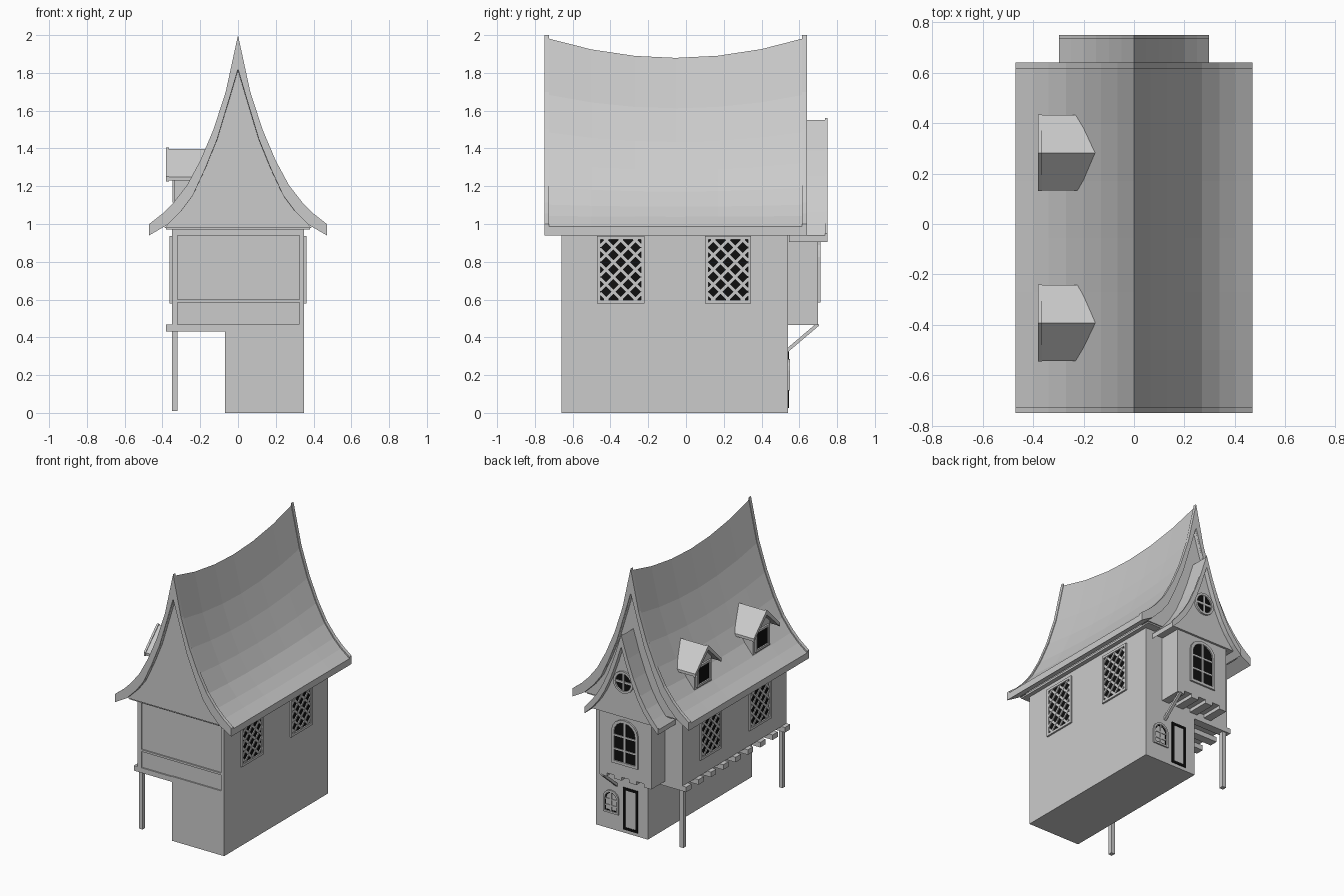
import bpy, bmesh, math

if "Cube" in bpy.data.objects:
    bpy.data.objects.remove(bpy.data.objects["Cube"])

def material(name, c):
    m = bpy.data.materials.new(name)
    m.diffuse_color = (*c, 1)
    m.use_nodes = True
    m.node_tree.nodes["Principled BSDF"].inputs["Base Color"].default_value = m.diffuse_color
    return m

STONE = material("plain grey", (0.6, 0.6, 0.6))
DARK = material("black", (0.005, 0.005, 0.005))

# Planes: (u, v, d) -> world, d measured outward along the facing direction
BACK = lambda u, v, d: (u, d, v)
RIGHT = lambda u, v, d: (d, u, v)
LEFT = lambda u, v, d: (-d, u, v)

def make(name, verts, faces, mat=STONE):
    bm = bmesh.new()
    vs = [bm.verts.new(v) for v in verts]
    for f in faces:
        bm.faces.new([vs[i] for i in f])
    bmesh.ops.recalc_face_normals(bm, faces=bm.faces)
    me = bpy.data.meshes.new(name)
    bm.to_mesh(me)
    bm.free()
    me.materials.append(mat)
    ob = bpy.data.objects.new(name, me)
    bpy.context.collection.objects.link(ob)
    return ob

def prism(name, pts, d0, d1, plane=BACK, mat=STONE):
    n = len(pts)
    verts = [plane(u, v, d) for d in (d0, d1) for u, v in pts]
    faces = [range(n), range(n, 2 * n)]
    faces += [(i, (i + 1) % n, n + (i + 1) % n, n + i) for i in range(n)]
    return make(name, verts, faces, mat)

def rect(u0, u1, v0, v1):
    return [(u0, v0), (u1, v0), (u1, v1), (u0, v1)]

def box(name, x0, x1, y0, y1, z0, z1):
    return prism(name, rect(x0, x1, z0, z1), y0, y1)

def bar(name, a, b, w, d0, d1, plane):
    l = math.dist(a, b)
    ou, ov = -(b[1] - a[1]) / l * w / 2, (b[0] - a[0]) / l * w / 2
    pts = [(a[0] + ou, a[1] + ov), (b[0] + ou, b[1] + ov),
           (b[0] - ou, b[1] - ov), (a[0] - ou, a[1] - ov)]
    return prism(name, pts, d0, d1, plane)

def ring(name, pts, w, d0, d1, plane, mat=STONE):
    """Frame of width w that follows an outline."""
    us, vs = [p[0] for p in pts], [p[1] for p in pts]
    cu, cv = (min(us) + max(us)) / 2, (min(vs) + max(vs)) / 2
    su, sv = 1 - 2 * w / (max(us) - min(us)), 1 - 2 * w / (max(vs) - min(vs))
    inner = [(cu + (u - cu) * su, cv + (v - cv) * sv) for u, v in pts]
    n = len(pts)
    verts = [plane(u, v, d) for p, d in ((pts, d0), (pts, d1), (inner, d1), (inner, d0)) for u, v in p]
    faces = [(k * n + i, k * n + (i + 1) % n, (k + 1) % 4 * n + (i + 1) % n, (k + 1) % 4 * n + i)
             for k in range(4) for i in range(n)]
    return make(name, verts, faces, mat)

def arch(u0, u1, v0, spring, v1):
    c, r = (u0 + u1) / 2, (u1 - u0) / 2
    return [(u0, v0), (u1, v0)] + [(c + r * math.cos(a * math.pi / 8), spring + (v1 - spring) * math.sin(a * math.pi / 8))
                                   for a in range(9)]

def mirror(half):
    """Half profile from the apex outward -> full profile."""
    return [(-x, z) for x, z in reversed(half)] + half[1:]

def roof(name, outer, inner, ds, plane=BACK, sag=lambda d, z: 0, shift=0, centre=0):
    o = [(u, v + shift) for u, v in mirror(outer)]
    loop = o + mirror(inner)[::-1]
    n, m = len(loop), len(o)
    verts = [plane(centre + u, v - sag(d, v), d) for d in ds for u, v in loop]
    faces = [(k * n + i, k * n + (i + 1) % n, (k + 1) * n + (i + 1) % n, (k + 1) * n + i)
             for k in range(len(ds) - 1) for i in range(n)]
    for base in (0, (len(ds) - 1) * n):
        faces += [(base + i, base + i + 1, base + n - 2 - i, base + n - 1 - i) for i in range(m - 1)]
    return make(name, verts, faces)

# House body: narrow ground floor, wide upper floor
box("ground_floor", -0.07, 0.35, -0.66, 0.54, 0, 0.47)
box("upper_floor", -0.35, 0.35, -0.65, 0.54, 0.465, 0.98)

# Front timber frame
for z0, z1 in ((0.43, 0.467), (0.585, 0.6), (0.94, 0.98)):
    box("front_beam", -0.35, 0.35, -0.66, -0.645, z0, z1)
for x0, x1 in ((-0.35, -0.32), (0.325, 0.35)):
    box("front_corner_post", x0, x1, -0.66, -0.645, 0.467, 0.94)

# Joists and posts under the left overhang
for i in range(9):
    y = 0.51 - i * 0.1425
    box("joist", -0.38, -0.06, y - 0.03, y + 0.03, 0.43, 0.467)
for y in (0.515, -0.63):
    box("post", -0.35, -0.32, y - 0.016, y + 0.016, 0.01, 0.44)

# Main roof: flared, with a sagging ridge
OUT = [(0, 2.0), (0.065, 1.7), (0.13, 1.5), (0.2, 1.335), (0.27, 1.205), (0.34, 1.115), (0.4, 1.055), (0.47, 1.0)]
INN = [(0, 1.82), (0.05, 1.65), (0.11, 1.45), (0.175, 1.29), (0.24, 1.15), (0.3, 1.07), (0.375, 0.995), (0.47, 0.94)]
SAG = lambda d, z: 0.11 * max(0, 1 - ((d + 0.055) / 0.695) ** 2) * max(0, z - 1)
roof("main_roof", OUT, INN, [-0.74, -0.5, -0.27, -0.055, 0.17, 0.4, 0.63], sag=SAG, shift=-0.012)
for y0, y1 in ((-0.75, -0.725), (0.615, 0.64)):
    roof("roof_rim", OUT, INN, [y0, y1])
GABLE = mirror(INN[:-1] + [(0.39, 0.98)])
prism("front_gable", GABLE, -0.718, -0.66)
prism("back_gable", GABLE, 0.54, 0.608)
box("soffit", -0.38, 0.38, -0.71, 0.60, 0.97, 0.985)

# Lattice windows on both long sides
for plane in (LEFT, RIGHT):
    for u0, u1 in ((-0.47, -0.22), (0.1, 0.345)):
        v0, v1 = 0.58, 0.937
        prism("lattice_glass", rect(u0 + 0.01, u1 - 0.01, v0 + 0.01, v1 - 0.01), 0.345, 0.352, plane, DARK)
        ring("lattice_frame", rect(u0, u1, v0, v1), 0.018, 0.345, 0.362, plane)
        a, b, lo, hi = u0 + 0.015, u1 - 0.015, v0 + 0.015, v1 - 0.015
        for s in (1, -1):
            for k in range(-4, 5):
                # clip the diagonal to the frame opening
                c = (lo + hi) / 2 + k * 0.078
                mid = (a + b) / 2
                t = sorted((s * (lo - c), s * (hi - c)))
                t0, t1 = max(a - mid, t[0]), min(b - mid, t[1])
                if t1 - t0 > 0.02:
                    bar("lattice_bar", (mid + t0, c + s * t0), (mid + t1, c + s * t1), 0.015, 0.35, 0.358 + s * 0.001, plane)

# Dormers on the left slope
for c in (0.2825, -0.3925):
    body = [(c - 0.1, 1.02), (c + 0.1, 1.02), (c + 0.1, 1.275), (c, 1.375), (c - 0.1, 1.275)]
    prism("dormer_wall", body, 0.12, 0.335, LEFT)
    o, i = [(0, 1.397), (0.15, 1.25)], [(0, 1.37), (0.15, 1.23)]
    roof("dormer_roof", o, i, [0.10, 0.378], LEFT, centre=c)
    roof("dormer_rim", [(0, 1.405), (0.1525, 1.252)], i[:1] + [(0.1525, 1.226)], [0.365, 0.38], LEFT, centre=c)
    prism("dormer_glass", rect(c - 0.07, c + 0.07, 1.125, 1.255), 0.33, 0.338, LEFT, DARK)
    ring("dormer_frame", rect(c - 0.08, c + 0.08, 1.115, 1.265), 0.015, 0.33, 0.348, LEFT)

# Back bay with its own flared gable
box("bay", -0.21, 0.21, 0.53, 0.70, 0.49, 0.96)
for x in (-0.18, -0.06, 0.06, 0.18):
    box("bay_joist", x - 0.03, x + 0.03, 0.53, 0.70, 0.465, 0.492)
bar("bay_brace", (0.535, 0.33), (0.70, 0.47), 0.018, 0.175, 0.195, RIGHT)
BOUT = [(0, 1.56), (0.05, 1.40), (0.1, 1.265), (0.15, 1.155), (0.2, 1.07), (0.25, 1.005), (0.297, 0.95)]
BINN = [(0, 1.47), (0.04, 1.345), (0.085, 1.22), (0.135, 1.11), (0.18, 1.035), (0.235, 0.965), (0.297, 0.905)]
roof("bay_roof", BOUT, BINN, [0.545, 0.742], shift=-0.01)
roof("bay_roof_rim", BOUT, BINN, [0.735, 0.75])
prism("bay_gable", mirror(BINN[:-1] + [(0.26, 0.94)]), 0.545, 0.715)

# Arched bay window
prism("bay_glass", arch(-0.09, 0.09, 0.6, 0.82, 0.9), 0.695, 0.703, BACK, DARK)
ring("bay_window_frame", arch(-0.105, 0.105, 0.585, 0.825, 0.915), 0.02, 0.695, 0.712, BACK)
bar("bay_mullion", (0, 0.59), (0, 0.905), 0.016, 0.698, 0.709, BACK)
for z in (0.69, 0.79):
    bar("bay_glazing_bar", (-0.09, z), (0.09, z), 0.012, 0.698, 0.708, BACK)

# Round gable window
disc = lambda r: [(r * math.cos(k * math.pi / 8), 1.2 + r * math.sin(k * math.pi / 8)) for k in range(16)]
prism("round_glass", disc(0.07), 0.71, 0.718, BACK, DARK)
ring("round_frame", disc(0.08), 0.017, 0.71, 0.728, BACK)
bar("round_bar_upright", (0, 1.13), (0, 1.27), 0.015, 0.714, 0.724, BACK)
bar("round_bar_level", (-0.07, 1.2), (0.07, 1.2), 0.015, 0.714, 0.723, BACK)

# Door and small arched window in the ground floor back wall
prism("door", rect(0.02, 0.115, 0.03, 0.32), 0.535, 0.542)
ring("door_frame", rect(0.008, 0.127, 0.025, 0.332), 0.018, 0.535, 0.546, BACK, DARK)
prism("small_pane", arch(0.175, 0.275, 0.13, 0.22, 0.27), 0.535, 0.541)
ring("small_window_edge", arch(0.177, 0.273, 0.132, 0.22, 0.268), 0.007, 0.535, 0.543, BACK, DARK)
ring("small_window_frame", arch(0.163, 0.287, 0.118, 0.225, 0.285), 0.014, 0.535, 0.55, BACK)
bar("small_mullion", (0.225, 0.125), (0.225, 0.278), 0.01, 0.538, 0.547, BACK)
for z in (0.17, 0.215):
    bar("small_glazing_bar", (0.17, z), (0.28, z), 0.01, 0.538, 0.546, BACK)
